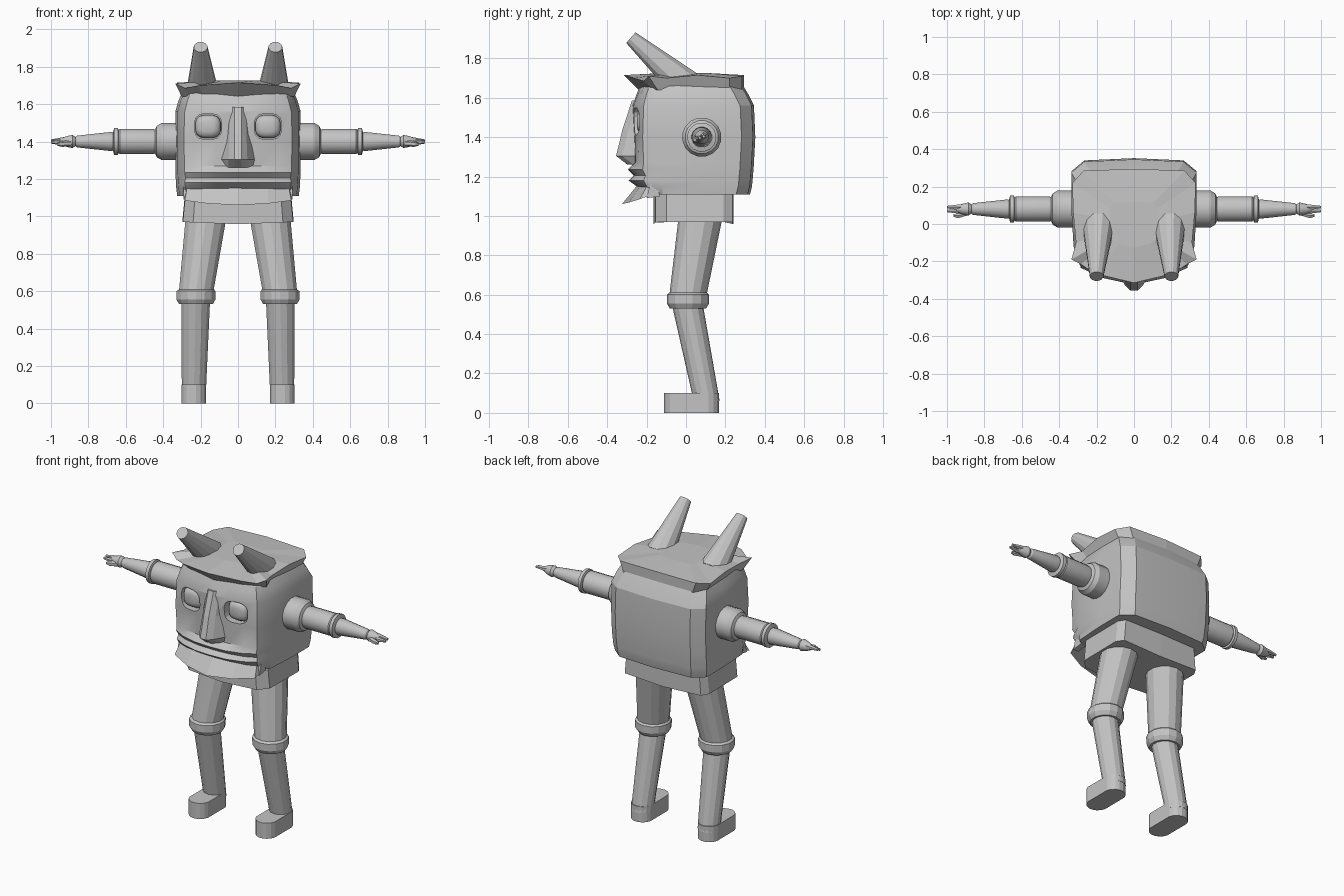
import bpy, bmesh, math
from mathutils import Vector

if "Cube" in bpy.data.objects:
    bpy.data.objects.remove(bpy.data.objects["Cube"])

grey = bpy.data.materials.new("stone grey")
grey.diffuse_color = (0.55, 0.55, 0.55, 1)
grey.use_nodes = True
grey.node_tree.nodes["Principled BSDF"].inputs["Base Color"].default_value = grey.diffuse_color


def make(name, bm, smooth=None):
    bmesh.ops.recalc_face_normals(bm, faces=bm.faces)
    me = bpy.data.meshes.new(name)
    bm.to_mesh(me)
    bm.free()
    ob = bpy.data.objects.new(name, me)
    bpy.context.collection.objects.link(ob)
    me.materials.append(grey)
    if smooth:
        bpy.ops.object.select_all(action='DESELECT')
        ob.select_set(True)
        bpy.context.view_layer.objects.active = ob
        bpy.ops.object.shade_smooth_by_angle(angle=math.radians(smooth))
    return ob


def loft(name, rings, smooth=None):
    """Skin a stack of equal-length point rings and cap both ends."""
    bm = bmesh.new()
    vs = [[bm.verts.new(p) for p in r] for r in rings]
    n = len(vs[0])
    for a, b in zip(vs, vs[1:]):
        for i in range(n):
            j = (i + 1) % n
            bm.faces.new((a[i], a[j], b[j], b[i]))
    bm.faces.new(vs[0])
    bm.faces.new(vs[-1])
    return make(name, bm, smooth)


def mirrored(half):
    """Close a half outline that starts and ends on x = 0."""
    return half + [(-p[0], *p[1:]) for p in half[-2:0:-1]]


def circle(c, r, n, u, v):
    c, u, v = Vector(c), Vector(u), Vector(v)
    return [c + r * (math.cos(t) * u + math.sin(t) * v)
            for t in (2 * math.pi * (i + 0.5) / n for i in range(n))]


def tube(name, stations, n, u=(1, 0, 0), v=(0, 1, 0), smooth=None):
    return loft(name, [circle(c, r, n, u, v) for c, r in stations], smooth)


# Head: z, half width, face corner x, face corner y, face centre y, back y
rows = [
    (1.11, .325, .275, -.15, -.19, .325),
    (1.15, .330, .28, -.20, -.25, .335),
    (1.18, .332, .285, -.215, -.292, .338),
    (1.205, .333, .28, -.205, -.265, .34),
    (1.235, .335, .285, -.22, -.295, .343),
    (1.27, .335, .285, -.215, -.262, .345),
    (1.40, .335, .29, -.22, -.265, .352),
    (1.56, .335, .285, -.215, -.272, .345),
    (1.62, .318, .27, -.20, -.25, .315),
    (1.67, .295, .25, -.18, -.23, .285),
]
head = loft("head", [mirrored([
    (0, fc, z), (.11, fc + .006, z), (.21, fc * .55 + cy * .45, z), (cx, cy, z),
    (w - .012, -.12, z), (w, .08, z), (w, b - .07, z), (w - .07, b - .012, z), (0, b, z)])
    for z, w, cx, cy, fc, b in rows], 22)

# Flared crown with a pointed front and raised middle
plan = [(0, -.315, 1.715), (.21, -.265, 1.70), (.285, -.215, 1.685), (.335, -.19, 1.71),
        (.31, -.10, 1.70), (.325, .06, 1.715), (.33, .22, 1.70), (.27, .285, 1.71), (0, .295, 1.715)]
low = [(x * .9, y * .76 if y < 0 else y, 1.64) for x, y, z in plan]
top = [(x * .4, y * .4, 1.725) for x, y, z in plan]
loft("crown", [mirrored(low), mirrored(plan), mirrored(top)])

# Flared jaw plate under the mouth
jaw = [
    [(0, -.24, 1.165), (.16, -.225, 1.165), (.27, -.19, 1.165), (.275, -.12, 1.165), (0, -.12, 1.165)],
    [(0, -.325, 1.06), (.16, -.29, 1.068), (.285, -.235, 1.085), (.29, -.14, 1.12), (0, -.14, 1.12)],
]
loft("jaw_plate", [mirrored(r) for r in jaw])

# Hip block below the head
hip = [(0, -.165), (.24, -.155), (.295, -.10), (.298, .19), (.27, .235), (0, .24)]
loft("hip_block", [mirrored([(x * s, y, z + (.012 * x / .3 if z < 1 else 0)) for x, y in hip])
                   for z, s in ((.958, 1), (1.08, .965), (1.16, .94))])

# Nose: wedge widening down to the nostrils
nose = [(1.585, .055, .045, -.275), (1.44, .065, .045, -.322), (1.305, .105, .05, -.355), (1.262, .095, .05, -.30)]
loft("nose", [[(-a, -.23, z), (-b, y + .03, z), (-b * .4, y, z), (b * .4, y, z), (b, y + .03, z), (a, -.23, z)]
              for z, a, b, y in nose])


def rounded(x, y, z, rx, rz, n=16):
    """Rounded square ring facing -y."""
    out = []
    for i in range(n):
        t = 2 * math.pi * (i + .5) / n
        c, s = math.cos(t), math.sin(t)
        out.append((x + rx * math.copysign(abs(c) ** .7, c), y, z + rz * math.copysign(abs(s) ** .7, s)))
    return out


for s, side in ((-1, "right"), (1, "left")):
    # Eye socket cut and bulging eye
    cut = loft("socket_cutter_" + side, [rounded(s * .16, y, 1.48, .074, .069) for y in (-.4, -.205)])
    cut.hide_render = True
    cut.hide_set(True)
    mod = head.modifiers.new("socket_" + side, 'BOOLEAN')
    mod.operation = 'DIFFERENCE'
    mod.solver = 'EXACT'
    mod.object = cut
    loft("eye_" + side, [rounded(s * .16, y, 1.48, .07 * k, .064 * k)
                         for y, k in ((-.195, 1), (-.225, .96), (-.243, .78), (-.25, .45))], 40)

    # Cheek fin at the jaw corner
    loft("jaw_fin_" + side, [[(s * x, -.20, 1.09), (s * x, -.13, 1.10), (s * x, -.17, 1.21)] for x in (.255, .292)])

    # Horn leaning forward
    d = Vector((0, -.75, .66))
    tube("horn_" + side, [((s * .19, .0, 1.66), .088), ((s * .20, -.28, 1.905), .037)], 12,
         (1, 0, 0), (0, .66, .75))

    # Shoulder, sleeve, cuff and forearm turned around the x axis
    arm = [(.30, .10), (.41, .10), (.435, .085), (.443, .066), (.46, .069), (.63, .069), (.638, .062),
           (.642, .074), (.662, .074), (.668, .05), (.68, .052), (.86, .032), (.87, .025), (.885, .036), (.92, .028), (.95, .014)]
    tube("arm_" + side, [((s * x, .08, 1.40), r) for x, r in arm], 16, (0, 1, 0), (0, 0, 1), 25)

    # Fingers and thumb
    for name, y0, z0, y1, z1, x1 in (("upper_finger", .09, 1.41, .09, 1.403, 1.0),
                                     ("lower_finger", .07, 1.392, .07, 1.397, 1.0),
                                     ("thumb", .06, 1.39, .045, 1.385, .965)):
        tube(name + "_" + side, [((s * .89, y0, z0), .016), ((s * .94, y1, (z0 + z1) / 2), .016),
                                 ((s * x1, y1, z1), .008)], 6, (0, 1, 0), (0, 0, 1))

    # Thigh with a knee cuff
    tube("thigh_" + side, [((s * .17, .075, 1.0), .112), ((s * .222, .012, .61), .095),
                           ((s * .224, .01, .60), .107), ((s * .225, .01, .555), .107),
                           ((s * .225, .01, .53), .092)], 14, smooth=20)
    # Shin slanting back to the heel
    tube("shin_" + side, [((s * .226, .005, .56), .079), ((s * .236, .105, .06), .066)], 14, smooth=20)

    # Foot: rounded-end slab
    foot = [(s * .237 + .067 * math.cos(t), (.102 if math.sin(t) > 0 else -.045) + .067 * math.sin(t))
            for t in (2 * math.pi * (i + .5) / 16 for i in range(16))]
    loft("foot_" + side, [[(x, y, z) for x, y in foot] for z in (0, .10)])
